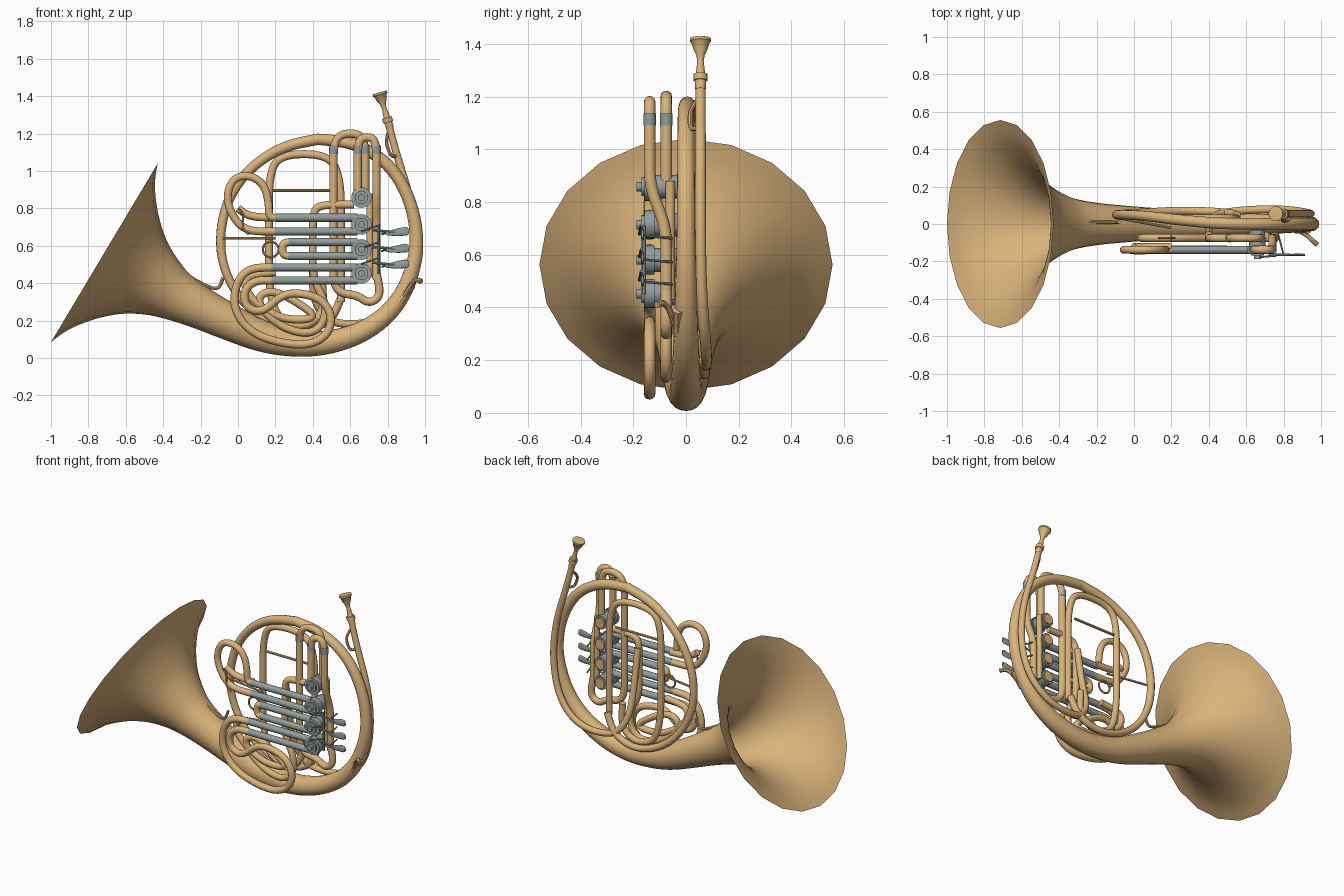
import bpy, bmesh, math
from mathutils import Vector


def material(name, col):
    m = bpy.data.materials.new(name)
    m.diffuse_color = (*col, 1)
    return m


BRASS = material("brass", (0.70, 0.45, 0.20))
STEEL = material("nickel_grey", (0.29, 0.34, 0.33))


def rounded(pts, rad, steps=5):
    """Round the corners of a polyline of (x, y, z, radius) points."""
    p = [Vector(q) for q in pts]
    out = [p[0]]
    for a, b, c in zip(p, p[1:], p[2:]):
        da, dc = (a - b).length, (c - b).length
        s = b + (a - b) * min(rad / da, 0.5)
        e = b + (c - b) * min(rad / dc, 0.5)
        for i in range(steps + 1):
            t = i / steps
            q = s * (1 - t) ** 2 + b * 2 * t * (1 - t) + e * t * t
            if (q - out[-1]).length > 1e-4:
                out.append(q)
    if (p[-1] - out[-1]).length > 1e-4:
        out.append(p[-1])
    return out


def sweep(name, pts, mat=BRASS, sides=12, rad=0.06, caps=True):
    """Tube with varying radius along a rounded path."""
    path = rounded(pts, rad) if rad else [Vector(q) for q in pts]
    pos = [q.to_3d() for q in path]
    bm = bmesh.new()
    rings, n = [], None
    for i, q in enumerate(path):
        t = (pos[min(i + 1, len(pos) - 1)] - pos[max(i - 1, 0)]).normalized()
        if n is None:
            n = t.cross(Vector((0, 1, 0)))
            if n.length < 0.1:
                n = t.cross(Vector((1, 0, 0)))
        n = (n - t * n.dot(t)).normalized()
        b = t.cross(n)
        rings.append([bm.verts.new(pos[i] + q[3] * (
            n * math.cos(math.tau * k / sides) + b * math.sin(math.tau * k / sides)))
            for k in range(sides)])
    for r0, r1 in zip(rings, rings[1:]):
        for k in range(sides):
            j = (k + 1) % sides
            bm.faces.new((r0[k], r0[j], r1[j], r1[k]))
    if caps:
        bm.faces.new(rings[0][::-1])
        bm.faces.new(rings[-1])
    bmesh.ops.recalc_face_normals(bm, faces=bm.faces)
    me = bpy.data.meshes.new(name)
    bm.to_mesh(me)
    bm.free()
    me.materials.append(mat)
    ob = bpy.data.objects.new(name, me)
    bpy.context.collection.objects.link(ob)
    return ob


def flat(y, r, *xz):
    """Points (x, z) in a plane of constant y."""
    return [(x, y, z, r) for x, z in xz]


def rod(name, a, b, r, mat=BRASS, sides=12):
    return sweep(name, [(*a, r), (*b, r)], mat, sides, 0)


# Bell: straight flared part, then the bent tail and the large ring
flare = [(0, .556), (.025, .49), (.055, .435), (.1, .373), (.16, .305),
         (.25, .226), (.35, .172), (.45, .135)]
body = [(-.715 + .859 * t, 0, .562 - .513 * t, r) for t, r in flare]
body += [(-.2, 0, .267, .112), (-.05, 0, .193, .098), (.1, 0, .125, .086),
         (.22, 0, .09, .077), (.36, 0, .072, .068), (.5, 0, .084, .062),
         (.65, 0, .13, .056), (.79, 0, .22, .05), (.89, 0, .35, .044),
         (.942, 0, .5, .04), (.958, 0, .62, .036), (.94, 0, .78, .034),
         (.875, 0, .945, .033), (.765, 0, 1.075, .032), (.6, 0, 1.155, .031),
         (.42, .005, 1.17, .03)]
sweep("bell_and_body", body, sides=20, rad=9, caps=False)

# Ring continues to the rear layer on the left side and down to the bottom
ring = [(.43, .005, 1.17, .03), (.25, .02, 1.135, .029), (.09, .04, 1.04, .027),
        (-.03, .05, .9, .026), (-.09, .05, .73, .025), (-.095, .05, .55, .024),
        (-.04, .055, .39, .023), (.06, .06, .26, .023), (.2, .07, .17, .022),
        (.36, .07, .14, .022), (.5, .06, .2, .022), (.55, .05, .32, .022)]
sweep("rear_ring_tube", ring, rad=9)

# Long inner loop at the rear
sweep("rear_inner_loop", flat(.03, .021, (.55, .3), (.55, .95), (.49, 1.09), (.22, 1.09),
      (.165, .97), (.165, .38), (.21, .2), (.36, .16), (.46, .24), (.45, .4)), rad=.13)

# Mouthpipe and mouthpiece
lead = [(.80, .055, 1.27, .019), (.85, .055, 1.08, .02), (.915, .055, .88, .02),
        (.945, .055, .7, .021), (.945, .056, .55, .021), (.92, .062, .41, .021),
        (.86, .072, .29, .021), (.75, .08, .2, .021), (.6, .075, .175, .021),
        (.47, .06, .2, .021), (.4, .03, .32, .021), (.4, -.02, .5, .021), (.4, -.06, .75, .021)]
sweep("mouthpipe", lead, rad=9)
top, axis = Vector((.757, .055, 1.42)), Vector((.045, 0, -.155)).normalized()
cup = [(0, .034), (.001, .04), (.012, .04), (.018, .034), (.045, .026), (.065, .016),
       (.09, .012), (.14, .018), (.141, .027), (.165, .027), (.166, .022), (.2, .02)]
sweep("mouthpiece", [(*(top + axis * t), r) for t, r in cup], sides=16, rad=0)

# Rotary valves in one column
for i, z in enumerate((.858, .714, .58, .452)):
    for part, y0, y1, r, m in (("body", -.125, -.035, .045, STEEL), ("cap", -.158, -.12, .055, STEEL),
                               ("stop", -.168, -.157, .036, STEEL), ("knob", -.187, -.166, .018, STEEL),
                               ("rear_cap", -.036, -.025, .034, BRASS)):
        rod(f"valve_{part}_{i}", (.66, y0, z), (.66, y1, z), r, m, 18)

# Horizontal valve slides with grey sleeves
F = -.138
for i, (z, x0) in enumerate(((.75, .2), (.677, .2), (.62, .27), (.545, .27), (.485, .17), (.415, .17))):
    rod(f"slide_sleeve_{i}", (x0, F, z), (.64, F, z), .0215, STEEL)
sweep("upper_slide_loop", flat(F, .021, (.22, .677), (.05, .677), (-.02, .74), (-.065, .85),
      (-.03, .96), (.06, .98), (.14, .93), (.165, .83), (.165, .75), (.22, .75)), rad=.08)
sweep("upper_slide_branch", flat(F + .015, .021, (.2, .75), (.06, .755), (.0, .8)), rad=.08)
sweep("middle_slide_bend", flat(F, .021, (.28, .62), (.238, .615), (.238, .55), (.28, .545)), rad=.04)
sweep("lower_slide_loop", flat(F, .022, (.18, .485), (.06, .48), (-.005, .41), (-.025, .3),
      (.01, .2), (.1, .12), (.25, .075), (.39, .07), (.48, .125), (.505, .215), (.46, .305),
      (.36, .345), (.24, .345), (.13, .24), (.04, .27), (.03, .36), (.09, .415), (.18, .415)), rad=.1)

# Middle layer tubes
M = -.075
sweep("middle_tube", flat(M, .021, (.62, .82), (.44, .82), (.4, .78), (.4, .42), (.47, .3),
      (.46, .18), (.38, .125), (.24, .16), (.12, .26), (.11, .34), (.2, .36), (.33, .29),
      (.42, .22), (.33, .2), (.2, .22), (.05, .33), (.03, .44), (.2, .46)), rad=.09)
sweep("tall_tuning_slide", flat(M, .022, (.68, .86), (.68, 1.14), (.65, 1.2), (.55, 1.2), (.51, 1.14),
      (.51, .4), (.55, .345), (.64, .335), (.7, .29), (.765, .33), (.74, .46)), rad=.07)
sweep("short_tuning_slide", [(.64, F, .86, .022), (.64, F, 1.13, .022), (.66, F, 1.18, .022),
      (.72, F, 1.18, .022), (.74, F, 1.13, .022), (.74, F, .86, .022), (.74, M, .7, .022),
      (.74, M, .42, .022)], rad=.07)
rod("valve_link_tube", (.705, -.06, .43), (.705, -.06, .88), .018)
for i, (x, y) in enumerate(((.51, M), (.68, M), (.64, F), (.74, F))):
    rod(f"tuning_band_{i}", (x, y, 1.09), (x, y, 1.135), .0235, STEEL)

# Finger levers with paddles
for i, z in enumerate((.672, .582, .498)):
    rod(f"lever_arm_{i}", (.72, -.165, z + .012), (.84, -.165, z), .007, STEEL, 8)
    rod(f"lever_post_{i}", (.80, -.165, z), (.77, -.05, z - .01), .005, STEEL, 8)
    rod(f"lever_link_{i}", (.66, -.178, z + .005), (.76, -.17, z + .04), .005, STEEL, 8)
    pad = [(.79, .008), (.82, .015), (.86, .021), (.9, .023), (.913, .016)]
    ob = sweep(f"lever_paddle_{i}", [(x, 0, (x - .85) * .12, r) for x, r in pad], STEEL, 12, 0)
    ob.scale.y = .3
    ob.location = (0, -.165, z)
rod("lever_axle", (.75, -.16, .45), (.75, -.16, .71), .008, STEEL, 8)

# Braces, hooks and pull ring
rod("upper_brace", (.17, .03, .895), (.5, .03, .895), .008, sides=8)
rod("left_brace", (-.08, .03, .64), (.2, -.02, .64), .007, sides=8)
sweep("bell_brace", flat(.01, .009, (-.26, .435), (-.15, .375), (-.10, .37), (-.08, .43)), sides=8)
sweep("mouthpipe_brace", [(.80, .055, 1.2, .008), (.79, .015, 1.15, .009), (.82, .015, 1.075, .009),
      (.85, .05, 1.08, .009)], sides=8, rad=.03)
sweep("finger_hook", [(.875, -.035, .31, .012), (.925, -.06, .39, .012), (.95, -.085, .42, .012),
      (.98, -.11, .41, .014)], sides=8)
rod("finger_hook_plate", (.865, -.03, .30), (.93, -.03, .39), .022, sides=8)
sweep("slide_hook", flat(F - .02, .006, (.0, .8), (.03, .77), (.02, .69), (.06, .66)), sides=8, rad=.03)
circle = [(.175 + .042 * math.cos(a), M, .58 + .042 * math.sin(a), .006)
          for a in (math.tau * i / 20 for i in range(21))]
sweep("pull_ring", circle, sides=8, rad=0)

# Smooth shading with crisp edges
for ob in bpy.context.scene.objects:
    ob.select_set(True)
    bpy.context.view_layer.objects.active = ob
bpy.ops.object.shade_smooth_by_angle(angle=math.radians(40))
